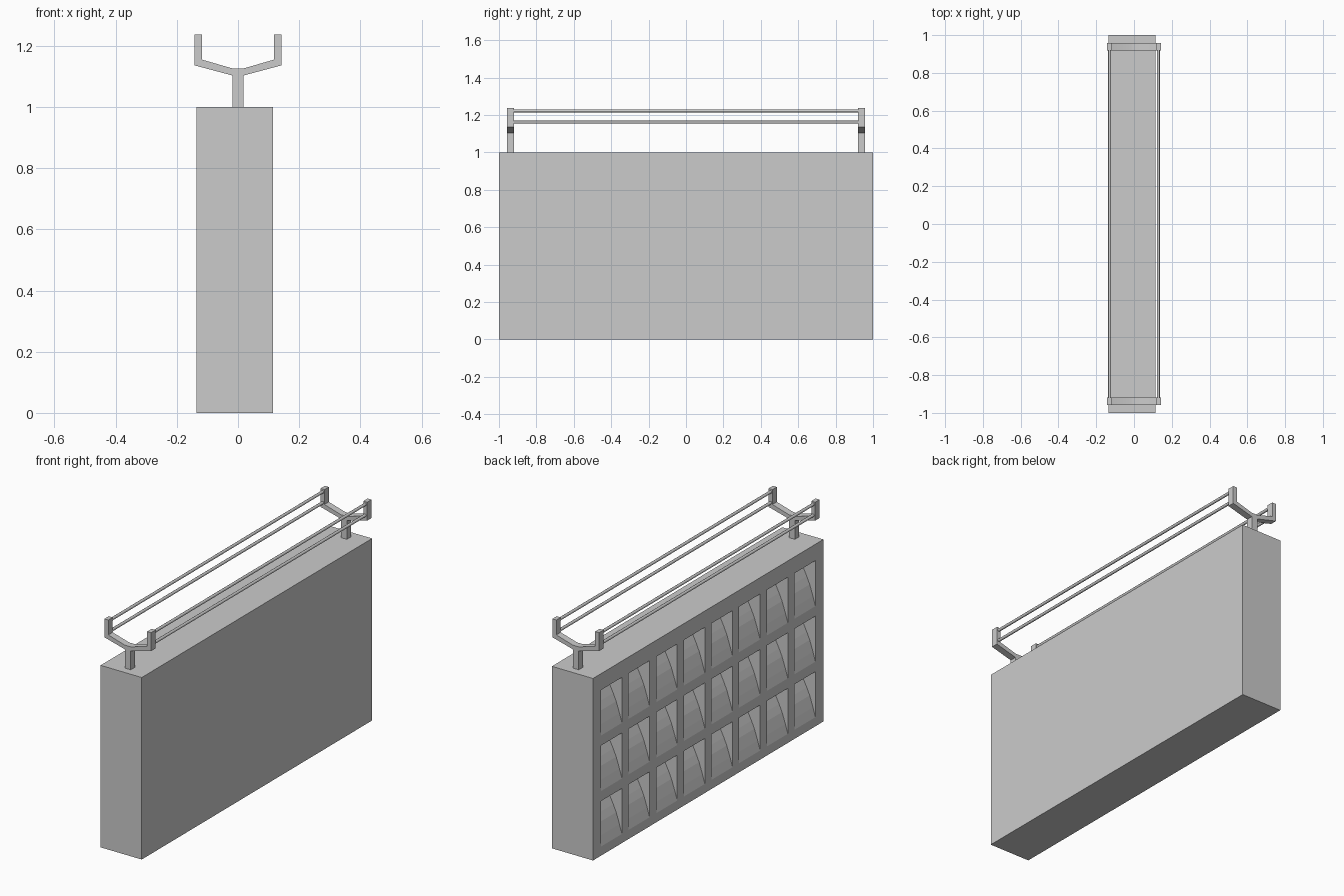
import bpy, bmesh, math
from mathutils import Vector

if "Cube" in bpy.data.objects:
    bpy.data.objects.remove(bpy.data.objects["Cube"])


def prism(bm, profile, y0, y1):
    """Extrude an (x, z) profile along y."""
    face = bm.faces.new([bm.verts.new((x, y0, z)) for x, z in profile])
    new = bmesh.ops.extrude_face_region(bm, geom=[face])["geom"]
    verts = [g for g in new if isinstance(g, bmesh.types.BMVert)]
    bmesh.ops.translate(bm, verts=verts, vec=Vector((0, y1 - y0, 0)))


def finish(name, bm, smooth=None):
    bmesh.ops.recalc_face_normals(bm, faces=bm.faces)
    mesh = bpy.data.meshes.new(name)
    bm.to_mesh(mesh)
    bm.free()
    obj = bpy.data.objects.new(name, mesh)
    bpy.context.collection.objects.link(obj)
    if smooth:
        bpy.ops.object.select_all(action='DESELECT')
        obj.select_set(True)
        bpy.context.view_layer.objects.active = obj
        bpy.ops.object.shade_smooth_by_angle(angle=math.radians(smooth))
    return obj


# Cabinet block
X0, X1 = -0.135, 0.115
bm = bmesh.new()
prism(bm, [(X0, 0), (X1, 0), (X1, 1), (X0, 1)], -1, 1)
cabinet = finish("cabinet", bm)

# Scooped pockets in the left face: deep at the top, running out to the lip
scoop = [(0.108, 0), (0.075, 0.056), (0.053, 0.1), (0.035, 0.14), (0.015, 0.2), (0, 0.25)]
bm = bmesh.new()
for row in range(3):
    top = 0.91 - row * 0.305
    profile = [(X0 + d, top - h) for d, h in scoop]
    profile += [(X0 - 0.05, top - 0.25), (X0 - 0.05, top)]
    for col in range(8):
        y = -0.931 + col * 0.24
        prism(bm, profile, y, y + 0.182)
cutter = finish("pocket_cutter", bm)
cutter.hide_render = True

cut = cabinet.modifiers.new("pockets", 'BOOLEAN')
cut.operation = 'DIFFERENCE'
cut.solver = 'EXACT'
cut.object = cutter
bpy.context.view_layer.objects.active = cabinet
bpy.ops.object.modifier_apply(modifier=cut.name)
bpy.data.objects.remove(cutter)

# Y-shaped brackets at both ends
half = [(0.018, 1.0), (0.018, 1.103), (0.142, 1.136), (0.142, 1.237),
        (0.118, 1.237), (0.118, 1.155), (0.018, 1.126)]
outline = half + [(-x, z) for x, z in reversed(half)]
for name, y in (("front_bracket", -0.938), ("back_bracket", 0.938)):
    bm = bmesh.new()
    prism(bm, outline, y - 0.019, y + 0.019)
    finish(name, bm, 50)

# Two rails along each side
for side, x in (("left", -0.129), ("right", 0.129)):
    for level, z in (("lower", 1.162), ("upper", 1.222)):
        ring = [(x + 0.008 * math.cos(a), z + 0.008 * math.sin(a))
                for a in (i * math.tau / 8 for i in range(8))]
        bm = bmesh.new()
        prism(bm, ring, -0.93, 0.93)
        finish(f"{side}_{level}_rail", bm, 50)
